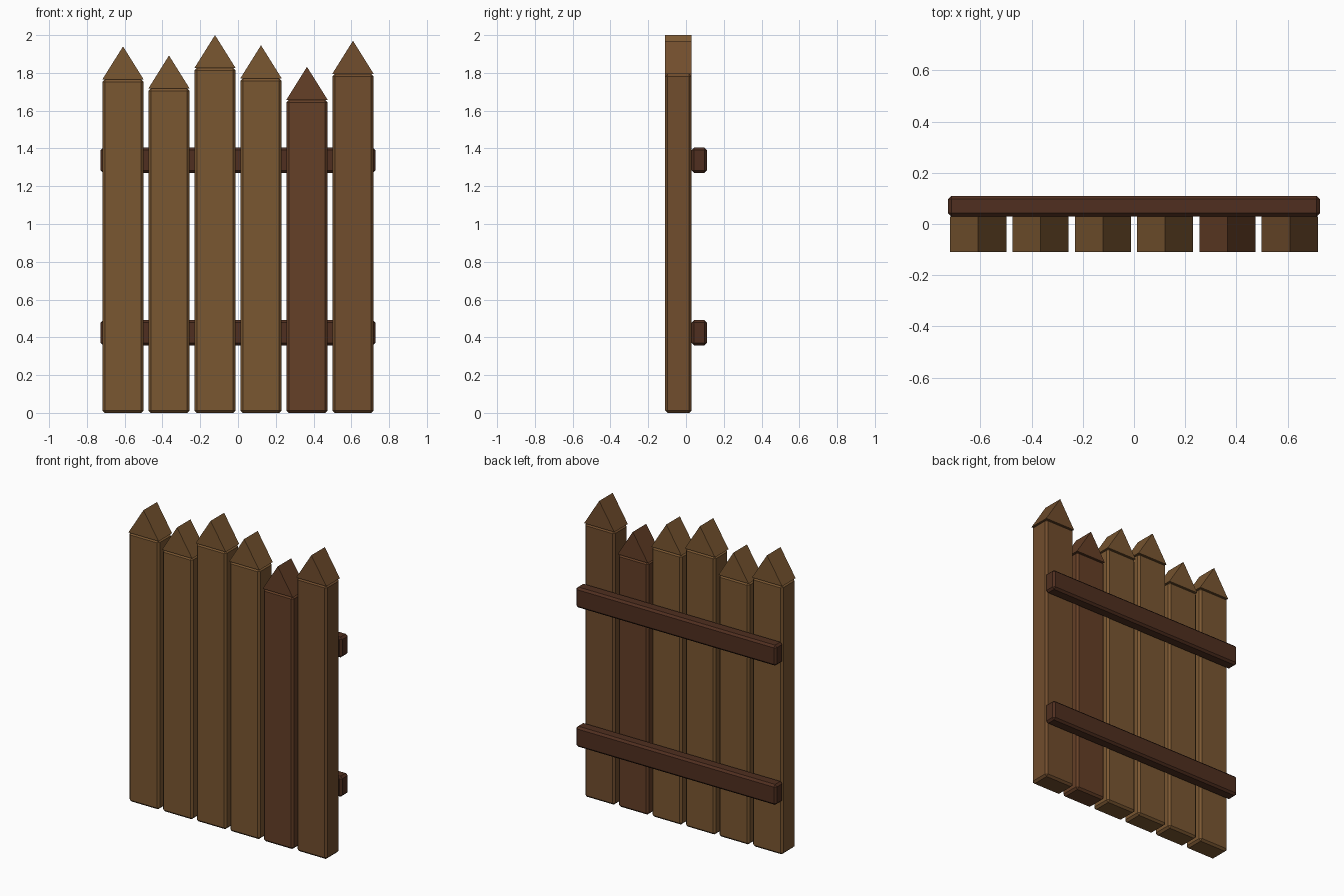
import bpy, bmesh

if "Cube" in bpy.data.objects:
    bpy.data.objects.remove(bpy.data.objects["Cube"])

BEVEL = 0.013
Y_FRONT, Y_BACK = -0.11, 0.03      # plank thickness
WIDTH = 0.219                      # plank width


def material(name, color):
    mat = bpy.data.materials.new(name)
    mat.diffuse_color = (*color, 1)
    mat.use_nodes = True
    mat.node_tree.nodes["Principled BSDF"].inputs["Base Color"].default_value = mat.diffuse_color
    return mat


def finish(bm, name, mat):
    bmesh.ops.recalc_face_normals(bm, faces=bm.faces)
    mesh = bpy.data.meshes.new(name)
    bm.to_mesh(mesh)
    bm.free()
    mesh.materials.append(mat)
    obj = bpy.data.objects.new(name, mesh)
    bpy.context.collection.objects.link(obj)
    return obj


def beam(name, lo, hi, mat):
    """Box between two corners with chamfered edges."""
    bm = bmesh.new()
    bmesh.ops.create_cube(bm, size=1)
    for v in bm.verts:
        for i in range(3):
            v.co[i] = hi[i] if v.co[i] > 0 else lo[i]
    bmesh.ops.bevel(bm, geom=bm.edges[:], offset=BEVEL, segments=1,
                    affect='EDGES', profile=0.5)
    return finish(bm, name, mat)


def point(name, x, base, tip, mat):
    """Triangular prism, running front to back."""
    bm = bmesh.new()
    h = WIDTH / 2
    profile = [(x - h, base), (x + h, base), (x, tip)]
    face = bm.faces.new([bm.verts.new((px, Y_FRONT, pz)) for px, pz in profile])
    ext = bmesh.ops.extrude_face_region(bm, geom=[face], use_keep_orig=True)
    verts = [g for g in ext['geom'] if isinstance(g, bmesh.types.BMVert)]
    bmesh.ops.translate(bm, verts=verts, vec=(0, Y_BACK - Y_FRONT, 0))
    return finish(bm, name, mat)


light = material("light_wood", (0.195, 0.095, 0.031))
mid = material("mid_wood", (0.165, 0.074, 0.026))
dark = material("dark_wood", (0.130, 0.050, 0.020))
rail_wood = material("rail_wood", (0.080, 0.028, 0.014))

# Pickets: body and pointed top, uneven heights
pickets = [(1.94, light), (1.892, light), (2.0, light),
           (1.946, light), (1.832, dark), (1.97, mid)]
for i, (tip, mat) in enumerate(pickets):
    x = (i - 2.5) * 0.2435
    top = tip - 0.175
    beam(f"picket_{i + 1}", (x - WIDTH / 2, Y_FRONT, 0),
         (x + WIDTH / 2, Y_BACK, top), mat)
    point(f"picket_point_{i + 1}", x, top, tip, mat)

# Two rails behind the pickets
for name, z in (("lower_rail", 0.424), ("upper_rail", 1.337)):
    beam(name, (-0.727, 0.03, z - 0.067), (0.727, 0.11, z + 0.067), rail_wood)
